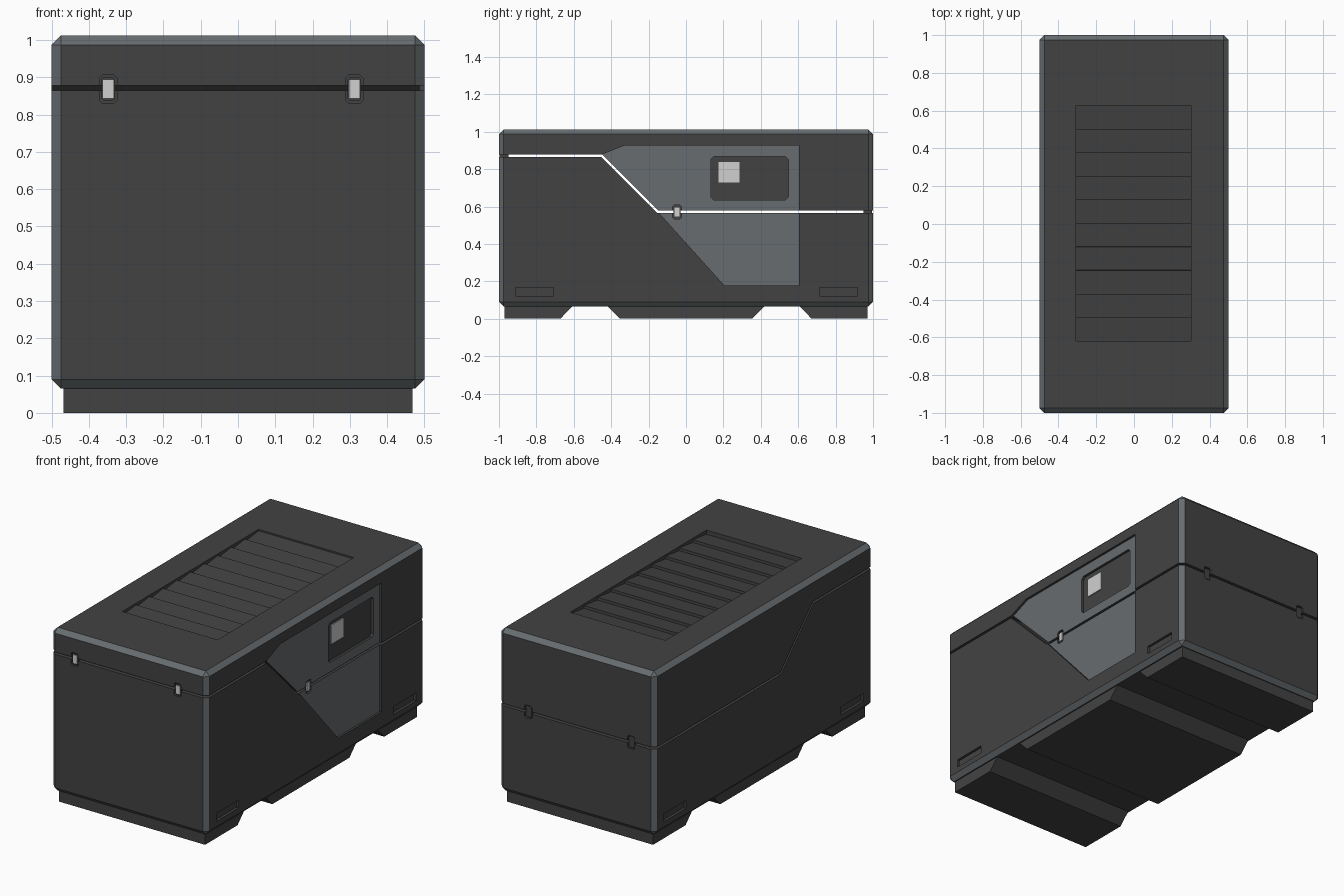
import bpy, bmesh, math
from mathutils import Vector

if "Cube" in bpy.data.objects:
    bpy.data.objects.remove(bpy.data.objects["Cube"])


def material(name, col):
    m = bpy.data.materials.new(name)
    m.diffuse_color = (*col, 1)
    m.use_nodes = True
    m.node_tree.nodes["Principled BSDF"].inputs["Base Color"].default_value = m.diffuse_color
    return m


DARK = material("charcoal", (0.055, 0.055, 0.055))
GREY = material("slate grey", (0.135, 0.15, 0.16))
LIGHT = material("light grey", (0.63, 0.63, 0.63))


def prism(name, pts, axis, a, b, mat=None):
    """Extrude a 2D outline along an axis (x: y,z / y: x,z / z: x,y) from a to b."""
    def co(p, d):
        return {'x': (d, p[0], p[1]), 'y': (p[0], d, p[1]), 'z': (p[0], p[1], d)}[axis]
    bm = bmesh.new()
    lo = [bm.verts.new(co(p, a)) for p in pts]
    hi = [bm.verts.new(co(p, b)) for p in pts]
    bm.faces.new(lo)
    bm.faces.new(hi)
    n = len(pts)
    for i in range(n):
        j = (i + 1) % n
        bm.faces.new((lo[i], lo[j], hi[j], hi[i]))
    bmesh.ops.recalc_face_normals(bm, faces=bm.faces)
    me = bpy.data.meshes.new(name)
    bm.to_mesh(me)
    bm.free()
    ob = bpy.data.objects.new(name, me)
    bpy.context.collection.objects.link(ob)
    if mat:
        me.materials.append(mat)
    return ob


def rect(u0, u1, v0, v1, c=0.0):
    """Rectangle outline, optionally with cut corners."""
    if not c:
        return [(u0, v0), (u1, v0), (u1, v1), (u0, v1)]
    return [(u0 + c, v0), (u1 - c, v0), (u1, v0 + c), (u1, v1 - c),
            (u1 - c, v1), (u0 + c, v1), (u0, v1 - c), (u0, v0 + c)]


def cut(ob, pts, axis, a, b):
    """Cut a prism out of an object."""
    tool = prism("cutter", pts, axis, a, b)
    mod = ob.modifiers.new("cut", 'BOOLEAN')
    mod.operation = 'DIFFERENCE'
    mod.solver = 'EXACT'
    mod.object = tool
    bpy.context.view_layer.objects.active = ob
    bpy.ops.object.modifier_apply(modifier=mod.name)
    bpy.data.objects.remove(tool)


# Case body with grey chamfered edges
TOP, BOTTOM = 1.012, 0.065
body = prism("case_body", rect(-0.5, 0.5, -1, 1), 'z', BOTTOM, TOP, DARK)
body.data.materials.append(GREY)
bm = bmesh.new()
bm.from_mesh(body.data)
bmesh.ops.bevel(bm, geom=bm.edges[:], offset=0.025, segments=1, affect='EDGES')
bm.normal_update()
for f in bm.faces:
    f.material_index = int(max(abs(c) for c in f.normal) < 0.9)
bm.to_mesh(body.data)
bm.free()

# Recessed side panel and its display window (right side only)
PANEL_X, WINDOW_X = 0.487, 0.472
cut(body, [(-0.45, 0.878), (-0.327, 0.927), (0.603, 0.927), (0.603, 0.178),
           (0.205, 0.178), (-0.15, 0.572)], 'x', PANEL_X, 0.6)
cut(body, rect(0.133, 0.547, 0.635, 0.867, 0.015), 'x', WINDOW_X, 0.6)

# Handle slots on both sides
for s in (-1, 1):
    for y in (-0.81, 0.815):
        cut(body, rect(y - 0.102, y + 0.102, 0.122, 0.168), 'x', s * 0.485, s * 0.6)

# Roof vent recess
cut(body, rect(-0.308, 0.303, -0.62, 0.628), 'z', 0.98, 1.1)

# Stepped seam between lid and tub
G = 0.0065
seam = [(-1.1, 0.871), (-0.45, 0.871), (-0.152, 0.573), (1.1, 0.573)]
k = G * math.tan(math.radians(22.5))
upper = [(seam[0][0], 0.871 + G), (-0.45 + k, 0.871 + G), (-0.152 + k, 0.573 + G), (1.1, 0.573 + G)]
lower = [(seam[0][0], 0.871 - G), (-0.45 - k, 0.871 - G), (-0.152 - k, 0.573 - G), (1.1, 0.573 - G)]
cut(body, lower + upper[::-1], 'x', -0.7, 0.7)


# Latches and hinges, set in shallow pockets across the seam
def latch(name, axis, u, v, surface, lit):
    s = 1 if surface > 0 else -1
    w, h = 0.023, 0.038
    cut(body, rect(u - w, u + w, v - h, v + h, 0.008), axis, surface - s * 0.014, surface + s * 0.05)
    w, h = 0.018, 0.032
    prism(name, rect(u - w, u + w, v - h, v + h, 0.006), axis,
          surface - s * 0.05, surface - s * 0.006, DARK)
    if lit:
        prism(name + "_plate", rect(u - 0.0135, u + 0.0135, v - 0.024, v + 0.024), axis,
              surface - s * 0.008, surface - s * 0.002, LIGHT)


for n, x in (("left", -0.348), ("right", 0.312)):
    latch("front_latch_" + n, 'y', x, 0.868, -1.0, True)
    latch("back_hinge_" + n, 'y', x, 0.573, 1.0, False)
latch("side_latch", 'x', -0.048, 0.571, PANEL_X, True)

# Grey floor of the side panel
for p in body.data.polygons:
    if p.normal.x > 0.9 and abs(p.center.x - PANEL_X) < 0.001:
        p.material_index = 1

# Display screen in the window
prism("display_screen", rect(0.175, 0.287, 0.728, 0.838), 'x', WINDOW_X - 0.001, WINDOW_X + 0.006, LIGHT)

# Roof vent louvres: saw-tooth strip, steps facing the back
N, Y0, Y1 = 10, -0.62, 0.628
step = (Y1 - Y0) / N
teeth = [(Y1, 0.975), (Y0, 0.975)]
for i in range(N):
    y = Y0 + i * step
    teeth += [(y + 0.001, 0.988), (y + step, 1.003)]
prism("vent_louvres", teeth, 'x', -0.308, 0.303, DARK)

# Base with two fork channels
half = [(0.353, 0), (0.418, BOTTOM), (0.608, BOTTOM), (0.672, 0), (0.97, 0), (0.97, 0.075)]
prism("base_feet", half + [(-y, z) for y, z in reversed(half)], 'x', -0.468, 0.468, DARK)
